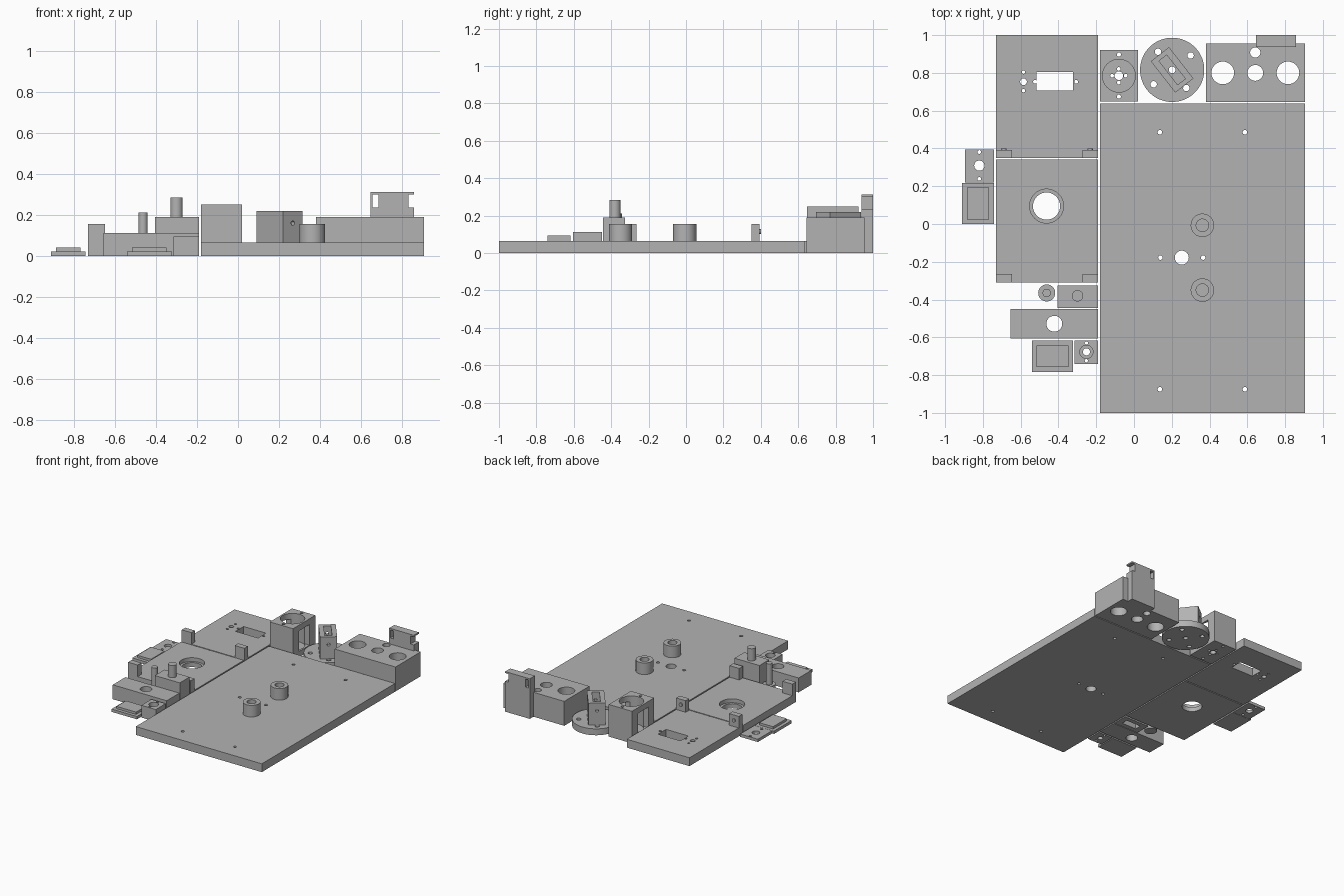
import bpy, bmesh, math
from mathutils import Matrix, Vector

if "Cube" in bpy.data.objects:
    bpy.data.objects.remove(bpy.data.objects["Cube"])

grey = bpy.data.materials.new("plain grey")
grey.use_nodes = True
grey.diffuse_color = (0.45, 0.45, 0.45, 1)
grey.node_tree.nodes["Principled BSDF"].inputs["Base Color"].default_value = grey.diffuse_color


def make(name, bm):
    mesh = bpy.data.meshes.new(name)
    bm.to_mesh(mesh)
    bm.free()
    mesh.materials.append(grey)
    ob = bpy.data.objects.new(name, mesh)
    bpy.context.collection.objects.link(ob)
    return ob


def box(name, x0, x1, y0, y1, z0, z1):
    bm = bmesh.new()
    size = Matrix.Diagonal((x1 - x0, y1 - y0, z1 - z0, 1))
    mid = Matrix.Translation(((x0 + x1) / 2, (y0 + y1) / 2, (z0 + z1) / 2))
    bmesh.ops.create_cube(bm, size=1, matrix=mid @ size)
    return make(name, bm)


def rod(name, x, y, r, z0, z1, sides=40):
    bm = bmesh.new()
    bmesh.ops.create_cone(bm, cap_ends=True, segments=sides, radius1=r, radius2=r,
                          depth=z1 - z0, matrix=Matrix.Translation((x, y, (z0 + z1) / 2)))
    return make(name, bm)


def hole(x, y, r, z0=-0.1, z1=0.5):
    return rod("cutter", x, y, r, z0, z1, 32 if r > 0.02 else 16)


def combine(ob, others, mode):
    """Join or cut helpers into a part, then remove the helpers."""
    for other in others:
        other.hide_render = True
        mod = ob.modifiers.new("shape", "BOOLEAN")
        mod.object, mod.operation, mod.solver = other, mode, "EXACT"
    bpy.context.view_layer.update()
    deps = bpy.context.evaluated_depsgraph_get()
    mesh = bpy.data.meshes.new_from_object(ob.evaluated_get(deps))
    ob.modifiers.clear()
    ob.data = mesh
    for other in others:
        bpy.data.objects.remove(other)


def cut(ob, *cutters):
    combine(ob, cutters, "DIFFERENCE")


def add(ob, *extras):
    combine(ob, extras, "UNION")


def turn(ob, x, y, angle):
    ob.data.transform(Matrix.Translation((x, y, 0)) @ Matrix.Rotation(angle, 4, "Z"))


T = 0.065   # plate thickness
TAB = 0.155  # tab and boss height

# Large base plate with two blind bosses
base = box("base_plate", -0.18, 0.905, -1, 0.637, 0, T)
cut(base, hole(0.253, -0.178, 0.037),
    *[hole(x, -0.178, 0.012) for x in (0.14, 0.366)],
    *[hole(x, y, 0.012) for x in (0.137, 0.587) for y in (0.486, -0.875)])
for y in (-0.007, -0.35):
    boss = rod("base_boss", 0.362, y, 0.062, T, TAB)
    cut(boss, hole(0.362, y, 0.033, T + 0.01))

# Rear side plate with a rectangular opening, tabs and hinge nubs
rear = box("rear_side_plate", -0.73, -0.19, 0.35, 1, 0, T)
cut(rear, box("cutter", -0.515, -0.322, 0.706, 0.804, -1, 1), hole(-0.585, 0.753, 0.018),
    *[hole(-0.585, 0.755 + s * 0.049, 0.009) for s in (-1, 1)],
    *[hole(x, 0.753, 0.01) for x in (-0.525, -0.306)])

# Front side plate with a stepped round opening
front = box("front_side_plate", -0.73, -0.19, -0.31, 0.342, 0, T)
cut(front, hole(-0.463, 0.095, 0.072), hole(-0.463, 0.095, 0.09, 0.035))

for x0 in (-0.73, -0.273):
    x1, mid = x0 + 0.083, x0 + 0.041
    box("rear_tab", x0, x1, 0.35, 0.393, T, TAB)
    nub = rod("rear_tab_nub", 0, 0, 0.014, 0, 0.01, 16)
    nub.data.transform(Matrix.Translation((mid, 0.401, 0.115)) @ Matrix.Rotation(math.pi / 2, 4, "X"))
    box("front_tab", x0, x1, -0.31, -0.265, T, TAB)

# Open motor housing with a round well and a window through its sides
housing = box("motor_housing", -0.18, 0.02, 0.648, 0.922, 0, 0.25)
cut(housing, hole(-0.08, 0.785, 0.087, 0.035), box("cutter", -1, 1, 0.72, 0.85, 0.045, 0.205))
cut(housing, hole(-0.08, 0.785, 0.023),
    *[hole(-0.08 + 0.036 * dx, 0.785 + 0.036 * dy, 0.01)
      for dx, dy in ((1, 0), (-1, 0), (0, 1), (0, -1))],
    *[hole(-0.08, y, 0.011) for y in (0.897, 0.674)])

# Round turntable with a turned, hollow upright
CX, CY, ANGLE = 0.202, 0.816, math.radians(-52)
disc = rod("turntable", 0, 0, 0.17, 0, 0.05, 64)
cut(disc, hole(0, 0, 0.018),
    *[hole(s * dx, s * dy, 0.017) for s in (-1, 1) for dx, dy in ((0.122, 0), (0, 0.124))])
upright = box("turntable_upright", -0.105, 0.105, -0.061, 0.061, 0.05, 0.22)
cross = rod("cutter", 0, 0, 0.011, -0.3, 0.3, 16)
cross.data.transform(Matrix.Translation((0, 0, 0.16)) @ Matrix.Rotation(math.pi / 2, 4, "Y"))
cut(upright, box("cutter", -0.08, 0.08, -0.026, 0.026, 0.1, 1), cross)
cut(upright, hole(0, 0, 0.018))
for part in (disc, upright):
    turn(part, CX, CY, ANGLE)

# Drilled rear block with a slotted back plate
block = box("rear_block", 0.38, 0.905, 0.645, 0.955, 0, 0.19)
add(block, box("back_plate", 0.645, 0.857, 0.938, 1, 0, 0.312))
cut(block, *[hole(x, 0.8, r) for x, r in ((0.47, 0.06), (0.642, 0.042), (0.815, 0.06))],
    hole(0.642, 0.908, 0.027),
    *[box("cutter", x, x + 0.028, 0.9, 1.1, 0.237, 0.3) for x in (0.655, 0.829)])

# Two stepped lids
for name, x0, x1, y0, y1 in (("side_lid", -0.91, -0.742, 0.0, 0.218),
                             ("front_lid", -0.54, -0.322, -0.783, -0.618)):
    box(name, x0, x1, y0, y1, 0, 0.022)
    box(name + "_step", x0 + 0.025, x1 - 0.025, y0 + 0.025, y1 - 0.025, 0.022, 0.04)

# Small drilled side bracket
bracket = box("side_bracket", -0.895, -0.742, 0.22, 0.394, 0, 0.022)
cut(bracket, hole(-0.819, 0.309, 0.027), *[hole(-0.819, y, 0.01) for y in (0.381, 0.239)])

# Flanged pin
rod("pin_flange", -0.462, -0.365, 0.045, 0, 0.05)
rod("flanged_pin", -0.462, -0.365, 0.022, 0.05, 0.212)

# Block with an upright peg and a recess beneath
peg_block = box("peg_block", -0.405, -0.19, -0.445, -0.325, 0, 0.19)
cut(peg_block, box("cutter", -0.36, -0.235, -0.41, -0.36, -1, 0.06))
rod("block_peg", -0.299, -0.38, 0.03, 0.19, 0.285)

# Drilled bar
bar = box("drilled_bar", -0.655, -0.19, -0.605, -0.45, 0, 0.112)
cut(bar, hole(-0.422, -0.528, 0.042))

# Small counterbored block
small = box("small_block", -0.314, -0.19, -0.74, -0.618, 0, 0.095)
cut(small, hole(-0.252, -0.677, 0.019), hole(-0.252, -0.677, 0.035, 0.06),
    *[hole(-0.252, -0.677 + s * 0.047, 0.009) for s in (-1, 1)])

# Smooth the round walls, keep the edges sharp
bpy.ops.object.select_all(action="DESELECT")
for ob in bpy.context.scene.objects:
    if ob.type == "MESH":
        ob.select_set(True)
        bpy.context.view_layer.objects.active = ob
bpy.ops.object.shade_smooth_by_angle(angle=math.radians(30))
